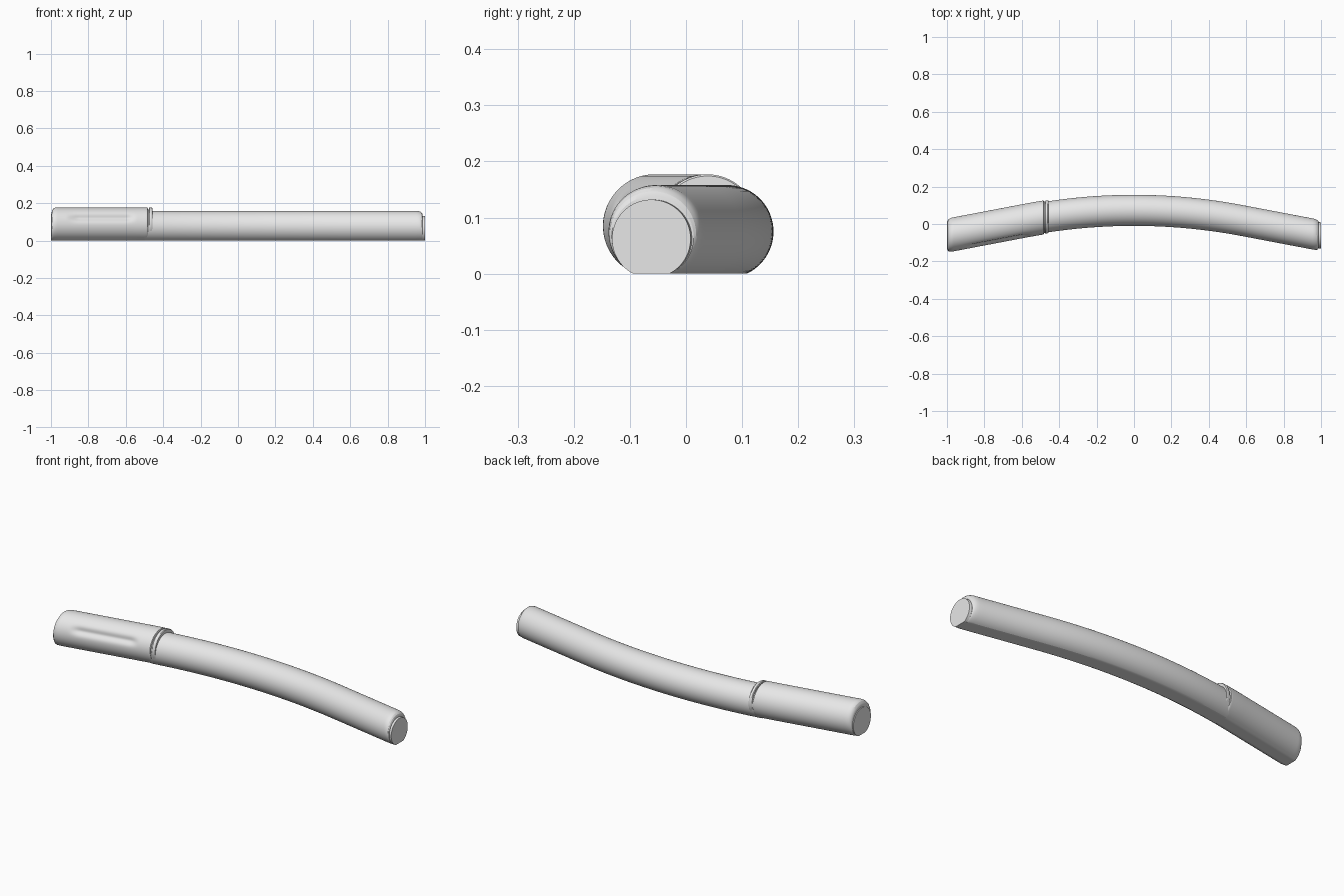
import bpy, bmesh
from math import sin, cos, pi, exp

cube = bpy.data.objects.get("Cube")
if cube:
    bpy.data.objects.remove(cube, do_unlink=True)

grey = bpy.data.materials.new("plain grey")
grey.use_nodes = True
colour = (0.8, 0.8, 0.8, 1)
grey.diffuse_color = colour
grey.node_tree.nodes["Principled BSDF"].inputs["Base Color"].default_value = colour

SIDES = 96
BEND, SLOPE, PEAK = 0.58, 0.19, 0.073


def centre_y(x):
    """Bowed centre line: curved in the middle, straight towards both ends."""
    x = abs(x)
    if x < BEND:
        return PEAK - SLOPE * x * x / (2 * BEND)
    return PEAK - SLOPE * (x - BEND / 2)


def smooth_step(a, b, t):
    t = max(0, min(1, (t - a) / (b - a)))
    return t * t * (3 - 2 * t)


def span(x0, x1, steps, radius, height):
    """Evenly spaced equal sections."""
    return [(x0 + (x1 - x0) * i / steps, radius, height) for i in range(steps + 1)]


def thumb_groove(x, a):
    """Depth of the long shallow hollow on the front of the grip."""
    along = smooth_step(-0.92, -0.85, x) * (1 - smooth_step(-0.6, -0.54, x))
    across = exp(-((a - (pi - 0.42)) / 0.2) ** 2)
    return 0.012 * along * across


def loft(name, sections, dent=None):
    """Skin flat-bottomed round sections (x, radius, centre height)."""
    bm = bmesh.new()
    rings = []
    for x, r, h in sections:
        ring = []
        for i in range(SIDES):
            a = 2 * pi * i / SIDES
            rr = r - (dent(x, a) if dent else 0)
            ring.append(bm.verts.new((x, centre_y(x) + rr * cos(a), max(0, h + rr * sin(a)))))
        rings.append(ring)
    for p, q in zip(rings, rings[1:]):
        for i in range(SIDES):
            j = (i + 1) % SIDES
            bm.faces.new((p[i], p[j], q[j], q[i]))
    bm.faces.new(rings[0])
    bm.faces.new(rings[-1])
    bmesh.ops.recalc_face_normals(bm, faces=bm.faces)
    mesh = bpy.data.meshes.new(name)
    bm.to_mesh(mesh)
    bm.free()
    mesh.materials.append(grey)
    obj = bpy.data.objects.new(name, mesh)
    bpy.context.collection.objects.link(obj)
    bpy.ops.object.select_all(action='DESELECT')
    obj.select_set(True)
    bpy.context.view_layer.objects.active = obj
    bpy.ops.object.shade_smooth_by_angle(angle=0.38)
    return obj


# Long curved tube with a rounded far end
loft("curved_tube", span(-0.5, 0.955, 60, 0.083, 0.075)
     + [(0.968, 0.0823, 0.0745), (0.978, 0.080, 0.0725), (0.984, 0.077, 0.0695), (0.987, 0.073, 0.0655)])
loft("tube_end_cap", [(0.97, 0.070, 0.062), (1.0, 0.070, 0.062)])

# Thicker grip with the thumb hollow and rounded ends
loft("grip", [(-0.996, 0.079, 0.074), (-0.994, 0.083, 0.078), (-0.988, 0.0875, 0.0825), (-0.98, 0.090, 0.085)]
     + span(-0.97, -0.488, 70, 0.091, 0.086)
     + [(-0.484, 0.090, 0.086), (-0.482, 0.087, 0.083)], thumb_groove)
loft("grip_end_cap", [(-1.0, 0.074, 0.068), (-0.98, 0.074, 0.068)])

# Collar ring separated from the grip by a narrow groove
loft("collar_groove", [(-0.49, 0.084, 0.082), (-0.47, 0.084, 0.082)])
loft("collar_ring", [(-0.476, 0.086, 0.088), (-0.473, 0.088, 0.089), (-0.462, 0.088, 0.089), (-0.458, 0.086, 0.088)])
